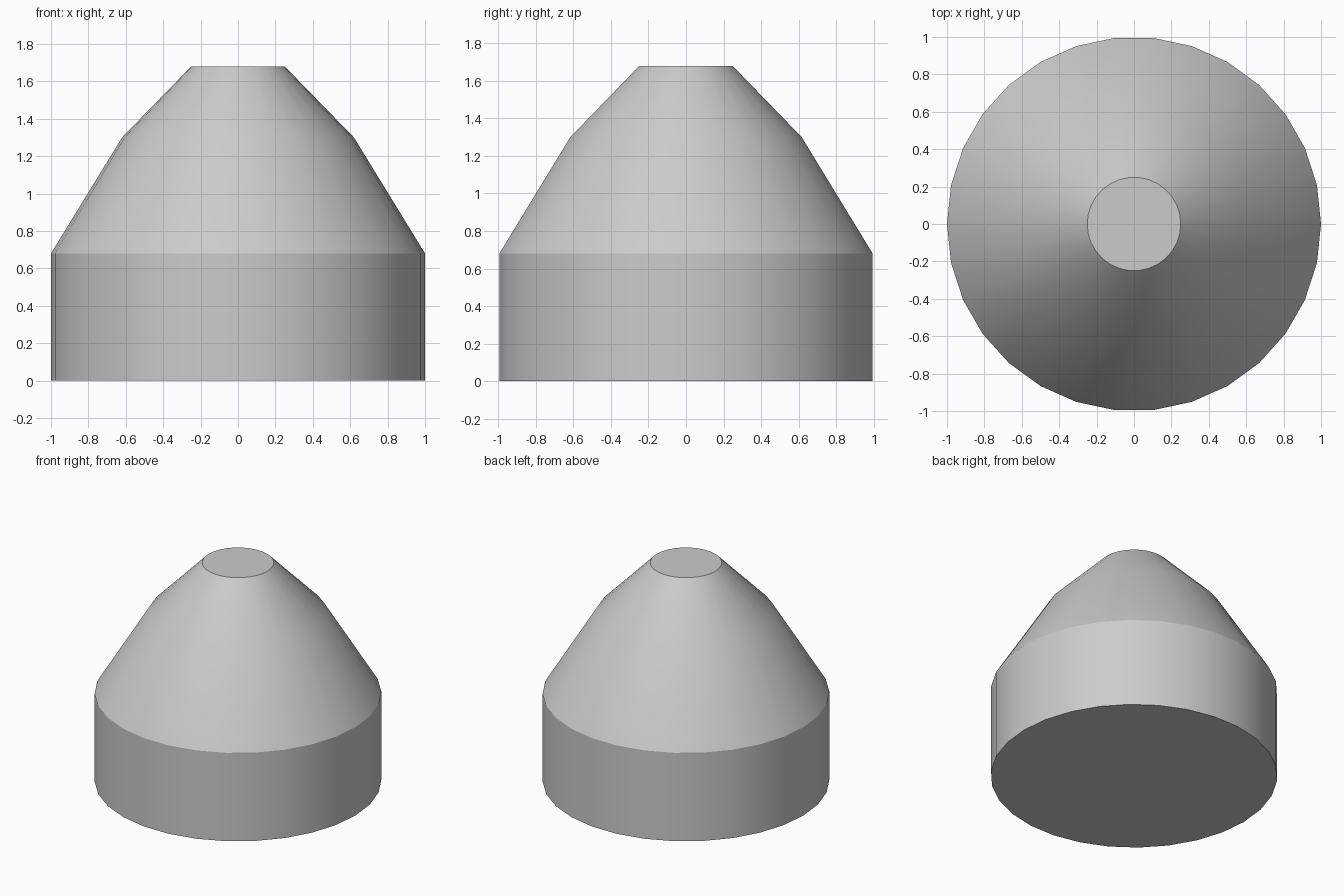
import bpy, bmesh, math

cube = bpy.data.objects.get("Cube")
if cube:
    bpy.data.objects.remove(cube, do_unlink=True)

# Plain grey finish
grey = bpy.data.materials.new("plain_grey")
grey.use_nodes = True
colour = (0.6, 0.6, 0.6, 1)
grey.diffuse_color = colour
grey.node_tree.nodes["Principled BSDF"].inputs["Base Color"].default_value = colour

# Radius and height of each ring, from the base to the flat tip
SIDES = 30
PROFILE = [(1, 0), (1, 0.68), (0.62, 1.3), (0.25, 1.68)]

bm = bmesh.new()
rings = []
for radius, height in PROFILE:
    angles = [math.tau * i / SIDES for i in range(SIDES)]
    rings.append([bm.verts.new((radius * math.cos(a), radius * math.sin(a), height))
                  for a in angles])

# Walls between neighbouring rings
for low, high in zip(rings, rings[1:]):
    for i in range(SIDES):
        j = (i + 1) % SIDES
        bm.faces.new((low[i], low[j], high[j], high[i]))

# Base and tip caps
bm.faces.new(rings[0][::-1])
bm.faces.new(rings[-1])

mesh = bpy.data.meshes.new("tapered_body")
bm.to_mesh(mesh)
bm.free()
mesh.materials.append(grey)
body = bpy.data.objects.new("tapered_body", mesh)
bpy.context.collection.objects.link(body)

# Soft facets, with crisp shoulder and rims
bpy.ops.object.select_all(action="DESELECT")
body.select_set(True)
bpy.context.view_layer.objects.active = body
bpy.ops.object.shade_smooth_by_angle(angle=math.radians(30))
